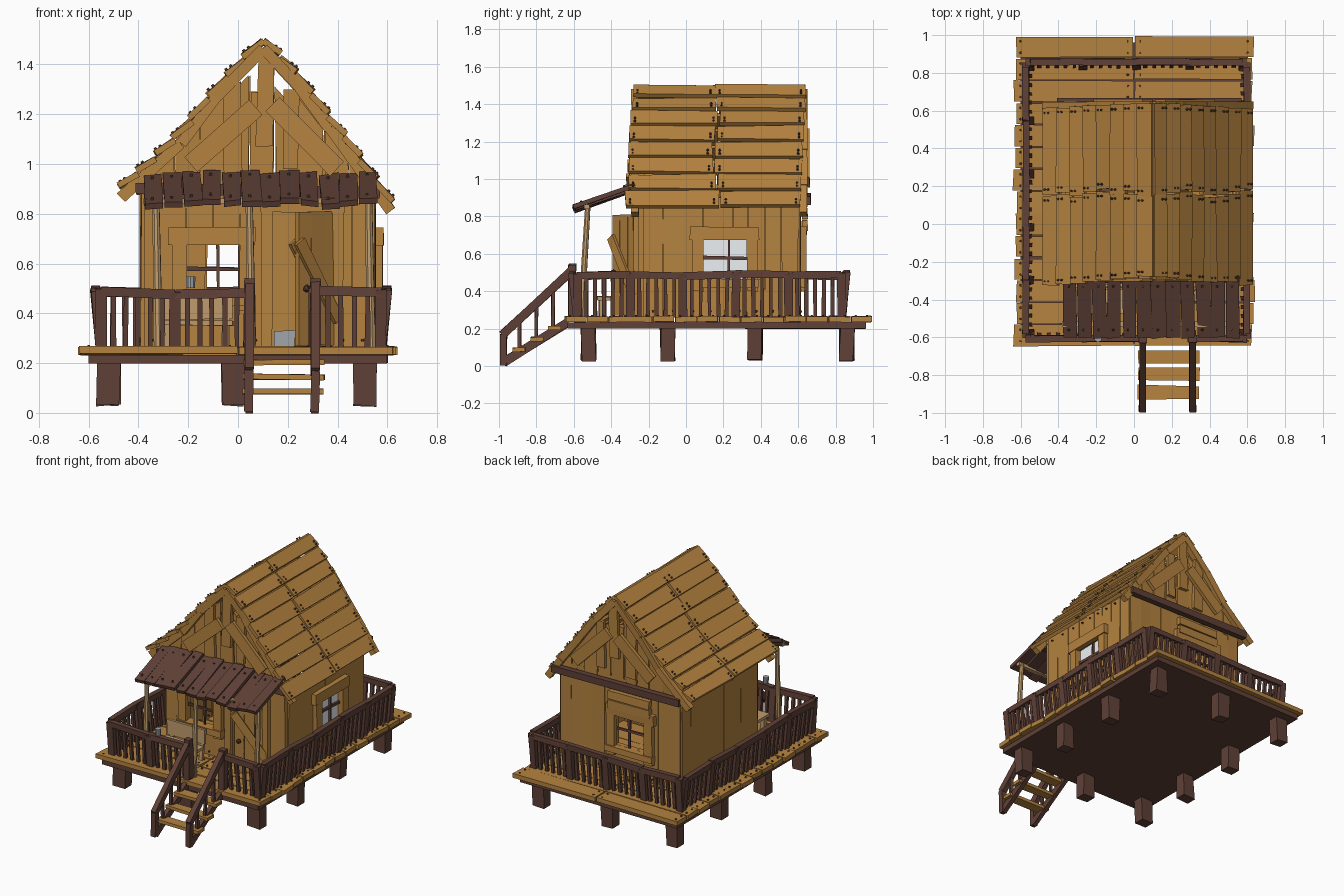
import bpy, bmesh, random
from mathutils import Vector as V, Matrix

if "Cube" in bpy.data.objects:
    bpy.data.objects.remove(bpy.data.objects["Cube"])

random.seed(4)
COL = {"wood": (.46, .225, .05), "dark": (.115, .052, .038), "pale": (.52, .33, .15),
       "rust": (.10, .05, .03), "metal": (.36, .38, .4), "glass": (.85, .88, .9)}
MATS = {}
for k, c in COL.items():
    MATS[k] = bpy.data.materials.new(k)
    MATS[k].diffuse_color = (*c, 1)
PARTS = {}

def part(name, mat):
    if name not in PARTS:
        PARTS[name] = (bmesh.new(), mat)
    return PARTS[name][0]

def prism(bm, pts, off, j=.003):
    # slightly crooked four-sided slab
    pts, off, r = [V(p) for p in pts], V(off), lambda: random.uniform(-j, j)
    lo = [p - off / 2 + V((r(), r(), r())) for p in pts]
    vs = [bm.verts.new(p) for p in lo] + [bm.verts.new(p + off) for p in lo]
    for f in [(3, 2, 1, 0), (4, 5, 6, 7)] + [(i, (i + 1) % 4, (i + 1) % 4 + 4, i + 4) for i in range(4)]:
        bm.faces.new([vs[i] for i in f])

def board(bm, a, b, w, t, side, j=.003):
    a, b, side = V(a), V(b), V(side)
    d = (b - a).normalized()
    s = (side - d * side.dot(d)).normalized()
    n = d.cross(s) * t
    s *= w / 2
    prism(bm, [a - s, a + s, b + s, b - s], n, j)

def nail(p, n):
    m = Matrix.Translation(V(p)) @ V(n).to_track_quat('Z', 'Y').to_matrix().to_4x4()
    bmesh.ops.create_cone(part("nails", "rust"), cap_ends=True, segments=6, radius1=.007,
                          radius2=.005, depth=.012, matrix=m)

X, Y, Z = V((1, 0, 0)), V((0, 1, 0)), V((0, 0, 1))

# deck base, planks and stilts
prism(part("deck_base", "dark"), [(-.6, -.63, .217), (.6, -.63, .217), (.6, .96, .217), (-.6, .96, .217)], (0, 0, .034))
for i in range(14):
    y = -.59 + i * .1175
    for a, b in ((-.63, -.003), (.003, .63)):
        dx = random.uniform(-.01, .01)
        board(part("deck_planks", "wood"), (a + (dx if a < -.1 else 0), y, .25), (b + (dx if b > .1 else 0), y, .25), .112, .03, Y, .004)
        for x in (a + .03, b - .03):
            for s in (-.03, .03):
                nail((x, y + s, .266), Z)
for x in (-.52, -.02, .51):
    for y in (-.52, -.1, .37, .86):
        if x != -.02 or y in (-.52, .86):
            board(part("stilts", "dark"), (x, y, .03), (x, y, .21), .09, .075, X, .006)

# balustrades
def railing(a, b, n, out):
    bm, a, b, out = part("deck_railing", "dark"), V(a), V(b), V(out) * .022
    d = (b - a).normalized()
    tops = []
    for i in range(n + 1):
        p = a.lerp(b, i / n)
        tops.append(p + out + Z * random.uniform(.215, .23))
        board(bm, p, tops[-1] + Z * .01, .045, .04, d)
        if i:
            q, r = a.lerp(b, (i - 1) / n), tops[i - 1]
            board(bm, r, tops[i], .04, .035, Z)
            m = max(3, round((p - q).length / .05))
            for k in range(1, m):
                board(bm, q.lerp(p, k / m), r.lerp(tops[i], k / m), .02, .018, d)

h = .262
railing((-.55, -.58, h), (-.55, .83, h), 5, -X)
railing((.575, -.58, h), (.575, .83, h), 5, X)
railing((-.55, .835, h), (.575, .835, h), 4, Y)
railing((-.55, -.585, h), (.045, -.585, h), 2, -Y)
railing((.305, -.585, h), (.575, -.585, h), 1, -Y)

# stairs with sloping handrails
for x in (.045, .31):
    bm = part("stair_stringers", "dark")
    board(bm, (x, -.63, .235), (x, -.975, .02), .045, .03, Z)
    board(bm, (x, -.61, .26), (x, -.61, .54), .042, .04, X)
    board(bm, (x, -.975, .005), (x, -.975, .17), .035, .035, X)
    board(bm, (x, -.61, .51), (x, -.985, .165), .045, .035, Z)
    for y in (-.71, -.8, -.89):
        board(bm, (x, y, .2 + (y + .69) * .63), (x, y, .43 + (y + .69) * .92), .018, .018, X)
for i in range(3):
    y, z = -.7 - i * .095, .205 - i * .058
    board(part("stair_treads", "wood"), (.02, y, z), (.345, y, z), .07, .022, Y, .005)

# roof outline in x,z; both slopes start at the ridge
LEFT = [(.1, 1.5), (-.09, 1.3), (-.23, 1.12), (-.47, .9)]
RIGHT = [(.1, 1.5), (.25, 1.34), (.37, 1.18), (.51, .99), (.615, .845)]

def roof_z(x):
    for prof in (LEFT, RIGHT):
        for (x0, z0), (x1, z1) in zip(prof, prof[1:]):
            if min(x0, x1) <= x <= max(x0, x1):
                return z0 + (z1 - z0) * (x - x0) / (x1 - x0)
    return .85

ROWS = 8
for end, sgn in ((-.47, -1), (.615, 1)):
    for i in range(ROWS):
        x0 = .1 + (end - .1) * i / ROWS
        x1 = .1 + (end - .1) * (i + 1.12) / ROWS
        z0 = roof_z(x0) - .006
        xe = .1 + (end - .1) * (i + 1) / ROWS
        z1 = z0 + (roof_z(xe) - z0) * 1.12 + .018
        t = i / ROWS
        y0, y1 = -.285 - .04 * t, .64 - .03 * t
        n = V((sgn * (z0 - z1), 0, abs(x1 - x0))).normalized()
        ym = .16 + random.uniform(-.02, .02)
        for a, b in ((y0, ym - .003), (ym + .003, y1)):
            a += random.uniform(-.008, .008)
            prism(part("roof_boards", "wood"), [(x0, a, z0), (x1, a, z1), (x1, b, z1), (x0, b, z0)], n * .024, .005)
            for y in (a + .025, b - .025):
                for k in (.62, .85):
                    nail(V((x0 + (x1 - x0) * k, y, z0 + (z1 - z0) * k)) + n * .014, n)

# walls: vertical planks, with door and window gaps
def wall(name, at, edges, gaps, off, top):
    bm = part(name, "wood")
    us = [edges[0]]
    for a, b in zip(edges, edges[1:]):
        m = max(1, round((b - a) / .095))
        us += [a + (b - a) * (k + 1) / m for k in range(m)]
    for a, b in zip(us, us[1:]):
        spans = [(.262, None)]
        for g in gaps:
            if g[0] - .001 <= a and b <= g[1] + .001:
                spans = [(g[3], None)] + ([(.262, g[2])] if g[2] > .3 else [])
        for lo, hi in spans:
            ta, tb = (top(a), top(b)) if hi is None else (hi, hi)
            prism(bm, [at(a, lo), at(b, lo), at(b, tb), at(a, ta)], V(off) * random.uniform(.026, .04), .003)
            for z in (lo + .03, min(ta, tb) - .03):
                for s in (1, -1):
                    nail(V(at((a + b) / 2, z)) + V(off) * .02 * s, V(off) * s)

under = lambda x: roof_z(x) - .04
wall("front_wall", lambda u, z: (u, -.235, z), [-.38, -.21, .01, .13, .38, .54],
     [(-.21, .01, .47, .68), (.13, .38, .27, .81)], Y, lambda x: min(.93, under(x)))
wall("back_wall", lambda u, z: (u, .595, z), [-.38, -.13, .11, .54], [(-.13, .11, .46, .68)], Y, lambda x: min(.93, under(x)))
wall("left_wall", lambda u, z: (-.375, u, z), [-.23, .6], [], X, lambda y: .93)
wall("right_wall", lambda u, z: (.535, u, z), [-.23, .09, .33, .6], [(.09, .33, .46, .68)], X, lambda y: .9)

# gables: uneven vertical planks, braces, rafters and tie beam
for s, y in ((-1, -.245), (1, .6)):
    g = part("front_gable" if s < 0 else "back_gable", "wood")
    for k in range(9):
        a = -.35 + k * .1
        b = a + .096
        hi = [.01, .01, .02, .05, .12, .1, .03, .01, .01][k]
        prism(g, [(a, y, .88), (b, y, .88), (b, y, under(b) - hi), (a, y, under(a) - hi)], Y * random.uniform(.02, .035), .006)
    yo = y + s * .027
    board(g, (.105, yo, 1.07), (.115, yo, 1.45), .065, .025, X)
    board(g, (-.02, yo, .96), (-.025, yo, 1.33), .07, .022, X)
    board(g, (.21, yo, .98), (.215, yo, 1.3), .06, .022, X)
    board(g, (.07, yo + s * .02, 1.23), (-.19, yo + s * .02, 1.0), .08, .025, Z)
    board(g, (.14, yo + s * .02, 1.24), (.4, yo + s * .02, .98), .08, .025, Z)
    for prof in (LEFT, RIGHT):
        for p, q in zip(prof, prof[1:]):
            board(part("rafters", "wood"), (p[0], yo, p[1] - .035), (q[0], yo, q[1] - .035), .045, .04, Z)
    board(part("tie_beams", "dark"), (-.41, yo + s * .02, .9), (.57, yo + s * .02, .885), .045, .04, Z)

# window frames, bars
def window(at, out, u0, u1, z0, z1):
    f, bars, o = part("window_frames", "wood"), part("window_bars", "dark"), V(out)
    side = V(at(1, 0)) - V(at(0, 0))
    for u in (u0 - .025, u1 + .025):
        board(f, at(u, z0 - .06), at(u, z1 + .05), .06, .03, side)
    board(f, at(u0 - .07, z1 + .03), at(u1 + .06, z1 + .03), .07, .035, Z)
    board(f, at(u0 - .06, z0 - .02), at(u1 + .06, z0 - .02), .045, .05, Z)
    um = (u0 + u1) / 2 + .02
    board(bars, V(at(um, z0)) - o * .02, V(at(um, z1)) - o * .02, .014, .014, side)
    board(bars, V(at(u0, .58)) - o * .02, V(at(u1, .575)) - o * .02, .014, .014, Z)

window(lambda u, z: (u, -.268, z), -Y, -.21, .01, .47, .68)
window(lambda u, z: (u, .628, z), Y, -.13, .11, .46, .68)
window(lambda u, z: (.567, u, z), X, .09, .33, .46, .68)
for i in range(2):
    board(part("window_frames", "wood"), (-.17, .635, .755 + i * .06), (.15, .635, .75 + i * .065), .055, .03, Z)
prism(part("side_window_glass", "glass"), [(.535, .09, .46), (.535, .33, .46), (.535, .33, .68), (.535, .09, .68)], X * .006, 0)

# open door with brace and knob
A, B = V((.39, -.26, .27)), V((.235, -.385, .27))
d = (B - A).normalized()
nrm = V((d.y, -d.x, 0))
nrm = nrm if nrm.y < 0 else -nrm
for k in range(3):
    p = A.lerp(B, (k + .5) / 3)
    board(part("door", "wood"), p, p + Z * .54, .064, .025, d)
for s in (1, -1):
    board(part("door", "wood"), A + nrm * .02 * s + Z * .1, B + nrm * .02 * s + Z * .42, .05, .018, Z)
bmesh.ops.create_icosphere(part("door_knob", "rust"), subdivisions=1, radius=.017,
                           matrix=Matrix.Translation(B - d * .03 + nrm * .03 + Z * .23))
for x in (.115, .4):
    board(part("door_frame", "wood"), (x, -.265, .265), (x, -.265, .84), .045, .03, X)
board(part("door_frame", "wood"), (.09, -.268, .83), (.43, -.268, .825), .05, .035, Z)
board(part("doorway_bucket", "metal"), (.185, -.19, .265), (.185, -.19, .33), .085, .06, X)

# porch roof on three posts
for k in range(12):
    x = -.345 + k * .0785
    dz = random.uniform(-.008, .012)
    board(part("porch_roof", "dark"), (x, -.275, .955 + dz), (x + .008, -.6, .84 + dz), .074, .024, X, .006)
    nail((x, -.33, .952 + dz), Z)
    nail((x, -.56, .87 + dz), Z)
for x in (-.33, .045, .525):
    a, b = V((x + .01, -.56, .262)), V((x, -.525, .855))
    v = b - a
    m = Matrix.Translation((a + b) / 2) @ v.to_track_quat('Z', 'Y').to_matrix().to_4x4()
    bmesh.ops.create_cone(part("porch_posts", "pale"), cap_ends=True, segments=8, radius1=.019, radius2=.015, depth=v.length, matrix=m)
board(part("porch_beam", "pale"), (-.38, -.53, .85), (.55, -.53, .85), .028, .028, Z)

# bench and mug on the railing
bn = part("bench", "pale")
board(bn, (-.31, -.41, .365), (-.02, -.41, .36), .13, .02, Y)
board(bn, (-.31, -.325, .425), (-.02, -.325, .425), .1, .018, Z)
for x in (-.28, -.05):
    board(bn, (x, -.45, .262), (x, -.45, .36), .03, .03, X)
    board(bn, (x, -.335, .262), (x, -.31, .46), .03, .02, X)
bmesh.ops.create_cone(part("mug", "metal"), cap_ends=True, segments=10, radius1=.018, radius2=.02, depth=.045,
                      matrix=Matrix.Translation((-.19, -.605, .525)))

for name, (bm, mat) in PARTS.items():
    bmesh.ops.recalc_face_normals(bm, faces=bm.faces)
    me = bpy.data.meshes.new(name)
    bm.to_mesh(me)
    bm.free()
    me.materials.append(MATS[mat])
    bpy.context.collection.objects.link(bpy.data.objects.new(name, me))

for m in bpy.data.materials:
    if m.users and not m.is_grease_pencil:
        m.use_nodes = True
        m.node_tree.nodes["Principled BSDF"].inputs["Base Color"].default_value = m.diffuse_color
